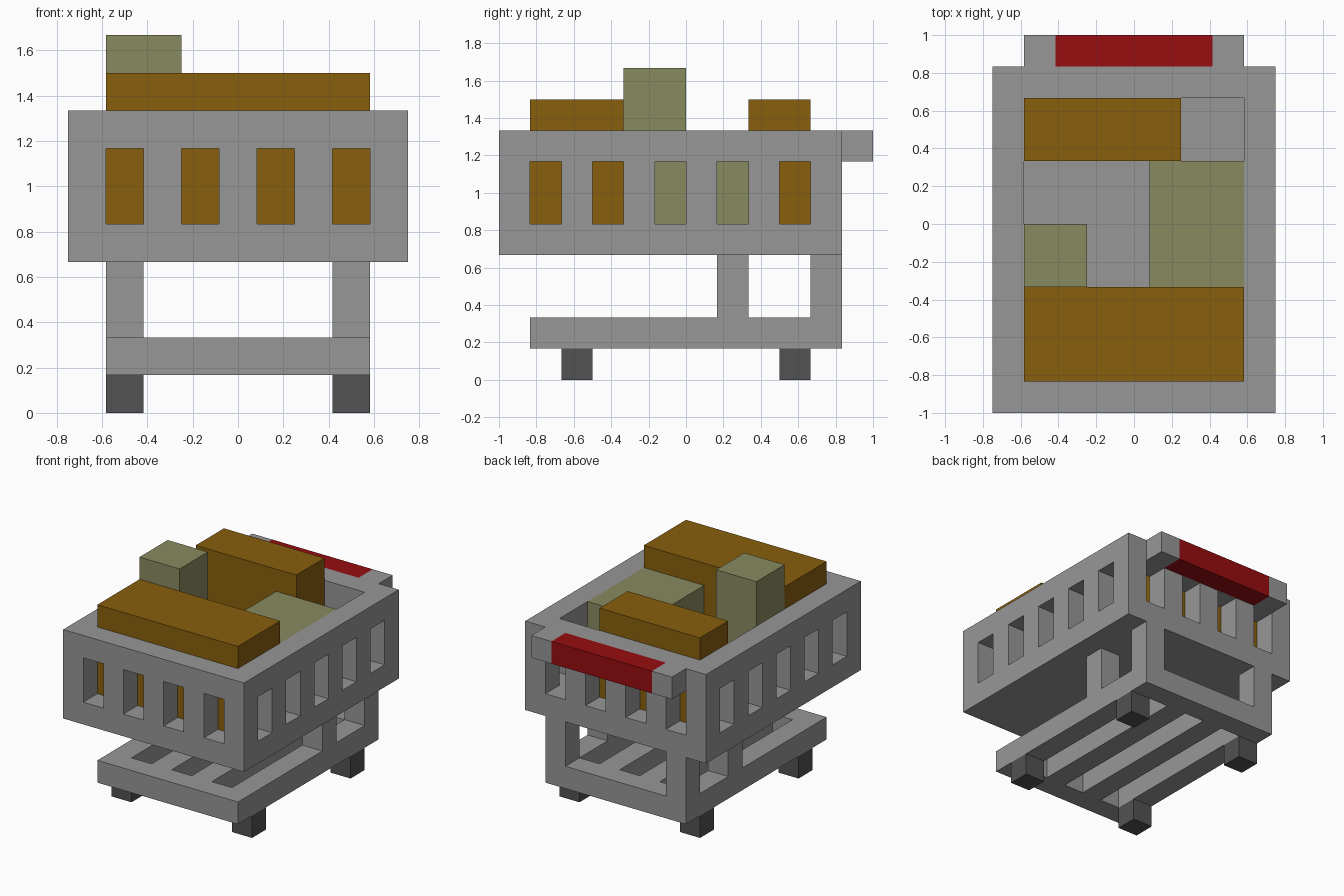
import bpy
from mathutils import Matrix

cube = bpy.data.objects.get("Cube")
if cube:
    bpy.data.objects.remove(cube, do_unlink=True)

UNIT = 1 / 6  # everything is laid out in whole blocks, then scaled


def material(name, r, g, b):
    m = bpy.data.materials.new(name)
    m.use_nodes = True
    m.diffuse_color = (r, g, b, 1)
    bsdf = next(n for n in m.node_tree.nodes if n.type == "BSDF_PRINCIPLED")
    bsdf.inputs["Base Color"].default_value = (r, g, b, 1)
    return m


grey = material("metal_grey", 0.31, 0.31, 0.31)
dark = material("wheel_dark_grey", 0.085, 0.085, 0.085)
red = material("handle_red", 0.31, 0.004, 0.005)
brown = material("box_brown", 0.25, 0.115, 0.004)
olive = material("box_olive", 0.25, 0.255, 0.115)

parts = []


def box(name, x, y, z, mat=None):
    """Box from (min, max) ranges in blocks."""
    verts = [(a, b, c) for c in z for b in y for a in x]
    faces = [(0, 2, 3, 1), (4, 5, 7, 6), (0, 1, 5, 4),
             (2, 6, 7, 3), (0, 4, 6, 2), (1, 3, 7, 5)]
    mesh = bpy.data.meshes.new(name)
    mesh.from_pydata(verts, [], faces)
    obj = bpy.data.objects.new(name, mesh)
    bpy.context.collection.objects.link(obj)
    if mat:
        mesh.materials.append(mat)
        parts.append(obj)
    return obj


def cut(target, x, y, z):
    """Subtract a box from the target."""
    cutter = box("cutter", x, y, z)
    cutter.hide_render = True
    mod = target.modifiers.new("cut", "BOOLEAN")
    mod.operation = "DIFFERENCE"
    mod.solver = "EXACT"
    mod.object = cutter
    bpy.context.view_layer.objects.active = target
    bpy.ops.object.modifier_apply(modifier=mod.name)
    bpy.data.objects.remove(cutter, do_unlink=True)


# Basket: hollow box with slots through all four walls
basket = box("basket", (-4.5, 4.5), (-6, 5), (4, 8), grey)
cut(basket, (-3.5, 3.5), (-5, 4), (5, 9))
for i in range(4):
    x = -3.5 + 2 * i
    cut(basket, (x, x + 1), (-7, 6), (5, 7))
for i in range(5):
    y = -5 + 2 * i
    cut(basket, (-6, 6), (y, y + 1), (5, 7))

# Lower rack with three long gaps
rack = box("lower_rack", (-3.5, 3.5), (-5, 5), (1, 2), grey)
for i in range(3):
    x = -2.5 + 2 * i
    cut(rack, (x, x + 1), (-4, 4), (0, 3))

# Posts, wheels and handle ends on both sides
for side, x in (("left", (2.5, 3.5)), ("right", (-3.5, -2.5))):
    box(side + "_middle_post", x, (1, 2), (2, 4), grey)
    box(side + "_back_post", x, (4, 5), (2, 4), grey)
    box(side + "_front_wheel", x, (-4, -3), (0, 1), dark)
    box(side + "_back_wheel", x, (3, 4), (0, 1), dark)
    box(side + "_handle_bracket", x, (5, 6), (7, 8), grey)
box("handle_grip", (-2.5, 2.5), (5, 6), (7, 8), red)

# Goods in the basket
box("front_brown_box", (-3.5, 3.5), (-5, -2), (5, 9), brown)
box("back_brown_box", (-3.5, 1.5), (2, 4), (5, 9), brown)
box("flat_olive_box", (0.5, 3.5), (-2, 2), (5, 8), olive)
box("tall_olive_box", (-3.5, -1.5), (-2, 0), (5, 10), olive)

# Scale blocks to final size
for obj in parts:
    obj.data.transform(Matrix.Scale(UNIT, 4))
    obj.data.update()
